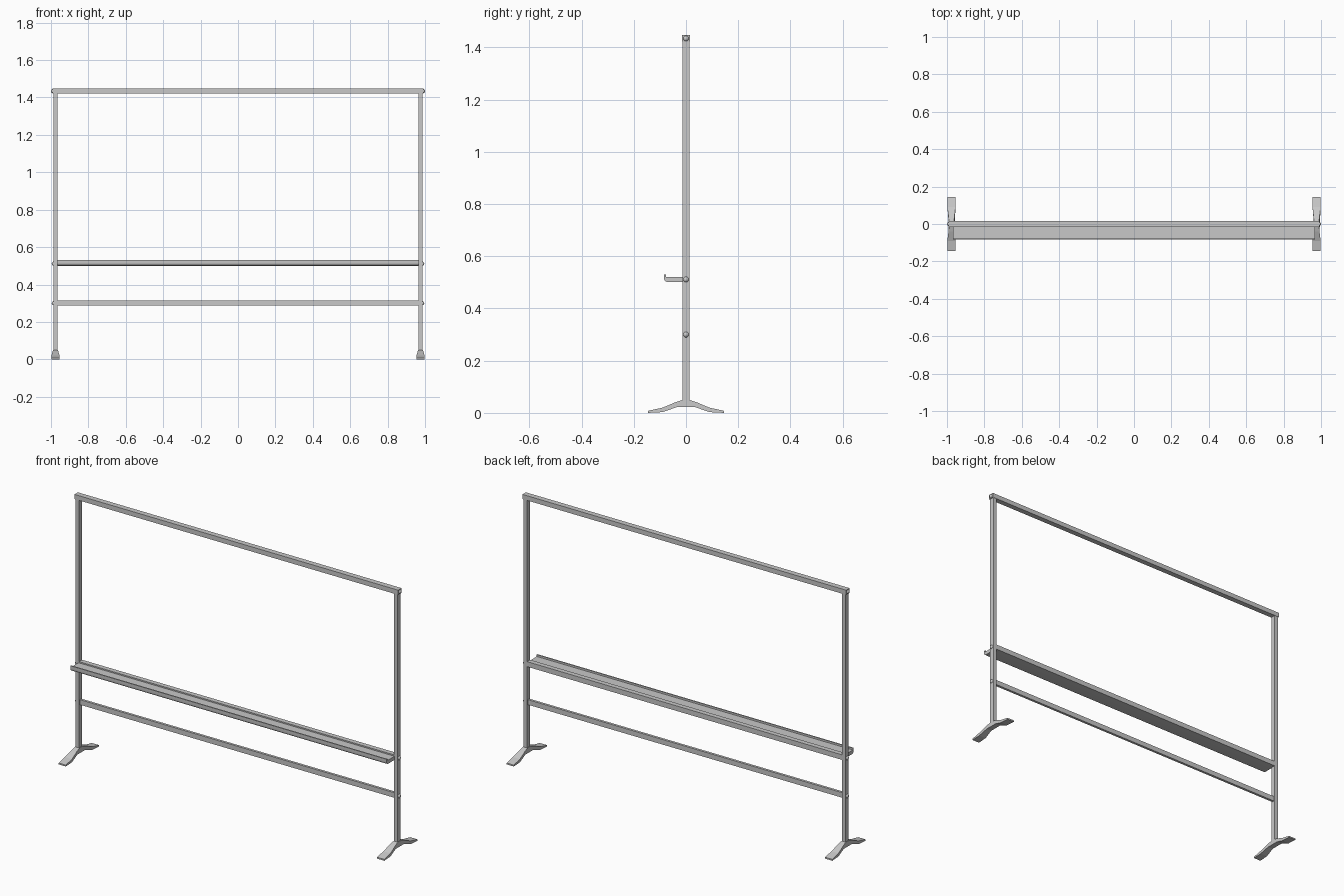
import bpy, bmesh, math

cube = bpy.data.objects.get("Cube")
if cube:
    bpy.data.objects.remove(cube, do_unlink=True)

metal = bpy.data.materials.new("grey_metal")
metal.use_nodes = True
GREY = (0.58, 0.58, 0.58, 1)
metal.diffuse_color = GREY
metal.node_tree.nodes["Principled BSDF"].inputs["Base Color"].default_value = GREY


def finish(name, bm):
    bmesh.ops.recalc_face_normals(bm, faces=bm.faces)
    mesh = bpy.data.meshes.new(name)
    bm.to_mesh(mesh)
    bm.free()
    mesh.materials.append(metal)
    obj = bpy.data.objects.new(name, mesh)
    bpy.context.collection.objects.link(obj)
    return obj


def box(name, low, high):
    bm = bmesh.new()
    bmesh.ops.create_cube(bm, size=1)
    for v in bm.verts:
        v.co = [(a + b) / 2 + c * (b - a) for a, b, c in zip(low, high, v.co)]
    return finish(name, bm)


def extrude_x(name, sections):
    """Skin matching (x, [(y, z), ...]) outlines into a closed solid."""
    bm = bmesh.new()
    rings = [[bm.verts.new((x, y, z)) for x, y, z in ring] for ring in sections]
    n = len(rings[0])
    bm.faces.new(rings[0])
    bm.faces.new(rings[-1])
    for i in range(n):
        j = (i + 1) % n
        bm.faces.new((rings[0][i], rings[0][j], rings[1][j], rings[1][i]))
    return finish(name, bm)


def bolt(name, x, z, side):
    """Low domed bolt head facing outwards."""
    bm = bmesh.new()
    bmesh.ops.create_uvsphere(bm, u_segments=20, v_segments=10, radius=0.011)
    for v in bm.verts:
        v.co = (x + side * v.co.z * 0.9, v.co.x, z + v.co.y)
    obj = finish(name, bm)
    for p in obj.data.polygons:
        p.use_smooth = True


POST_X = 0.976
D = 0.0135

# Splayed feet: an arched outline, wider at the tips
top_half = [(0.145, 0.008), (0.09, 0.02), (0.04, 0.041), (0.013, 0.05)]
under_half = [(0.035, 0.022), (0.09, 0.003), (0.145, 0)]
outline = ([(-y, z) for y, z in top_half] + top_half[::-1]
           + under_half[::-1] + [(-y, z) for y, z in under_half])


def foot_width(y):
    return 0.013 + 0.009 * min(1, max(0, (abs(y) - 0.013) / 0.08))


for side, label in ((1, "left"), (-1, "right")):
    cx = side * POST_X
    extrude_x(label + "_foot", [[(cx + s * foot_width(y), y, z) for y, z in outline]
                                for s in (-1, 1)])
    box(label + "_post", (cx - 0.0115, -D, 0.03), (cx + 0.0115, D, 1.424))
    for z, part in ((0.3, "lower"), (0.511, "tray")):
        bolt(f"{label}_{part}_bolt", side * 0.986, z, side)
    bolt(label + "_top_bolt", side * 0.99, 1.434, side)

# Cross rails
box("top_rail", (-0.992, -0.015, 1.422), (0.992, 0.015, 1.448))
box("tray_rail", (-POST_X, -D, 0.5), (POST_X, D, 0.528))
box("lower_rail", (-POST_X, -0.007, 0.287), (POST_X, 0.007, 0.315))

# Tray with a rounded front edge and raised lip
R = 0.014
curve = [(-0.07 - R * math.sin(a), 0.515 - R * math.cos(a))
         for a in (math.radians(15 * i) for i in range(7))]
tray = [(-0.012, 0.501)] + curve + [(-0.084, 0.531), (-0.077, 0.531),
                                   (-0.077, 0.521), (-0.012, 0.521)]
tray_obj = extrude_x("tray", [[(x, y, z) for y, z in tray] for x in (-0.969, 0.969)])
bpy.ops.object.select_all(action="DESELECT")
bpy.context.view_layer.objects.active = tray_obj
tray_obj.select_set(True)
bpy.ops.object.shade_smooth_by_angle(angle=math.radians(30))
